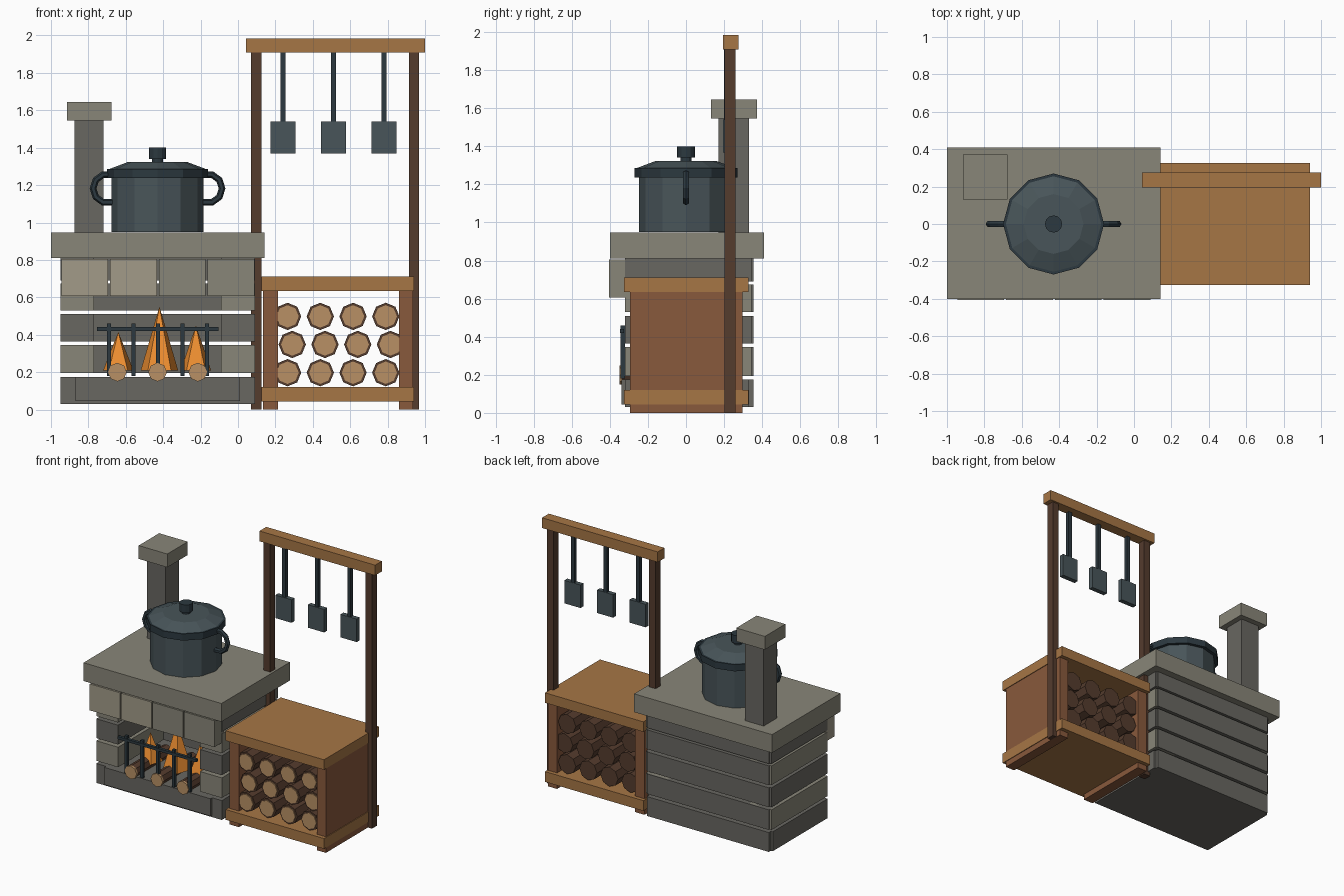
import bpy, math
from mathutils import Matrix

if "Cube" in bpy.data.objects:
    bpy.data.objects.remove(bpy.data.objects["Cube"])

def material(name, r, g, b):
    m = bpy.data.materials.new(name)
    m.diffuse_color = (r, g, b, 1)
    m.use_nodes = True
    m.node_tree.nodes["Principled BSDF"].inputs["Base Color"].default_value = m.diffuse_color
    return m

STONE = material("stone", .25, .24, .19)
LIGHT = material("light_stone", .36, .33, .25)
DARK = material("dark_stone", .14, .135, .12)
WOOD = material("wood", .38, .18, .06)
PANEL = material("panel_wood", .25, .10, .045)
POST = material("dark_wood", .09, .045, .027)
CUT = material("cut_wood", .48, .28, .13)
IRON = material("iron", .065, .09, .10)
RIM = material("dark_iron", .025, .04, .05)
FIRE = material("flame", .85, .27, .03)

def finish(name, mat):
    o = bpy.context.object
    o.name = name
    o.data.materials.append(mat)
    return o

def box(name, x, y, z, mat):
    bpy.ops.mesh.primitive_cube_add(size=1)
    o = finish(name, mat)
    o.data.transform(Matrix.Translation([(a + b) / 2 for a, b in (x, y, z)])
                     @ Matrix.Diagonal([b - a for a, b in (x, y, z)] + [1]))
    return o

def frustum(name, c, z0, z1, r0, r1, mat, n=12):
    bpy.ops.mesh.primitive_cone_add(vertices=n, radius1=r0, radius2=r1, depth=z1 - z0,
                                    location=(c[0], c[1], (z0 + z1) / 2))
    return finish(name, mat)

def log(name, x, z, r, y0, y1, mat):
    bpy.ops.mesh.primitive_cylinder_add(vertices=8, radius=r, depth=y1 - y0,
                                        location=(x, (y0 + y1) / 2, z), rotation=(math.pi / 2, 0, 0))
    return finish(name, mat)

# Stone base and hearth
box("base_course", (-.95, .09), (-.32, .33), (.03, .175), DARK)
box("hearth", (-.87, .01), (-.34, .2), (.045, .175), DARK)

# Stacked wall courses, with open joints
rows = [(.03, .175), (.195, .345), (.365, .51), (.53, .675), (.69, .81)]
for i, z in enumerate(rows):
    box("back_course", (-.935, .075), (.22, .355), z, DARK)
    if i:
        mat = STONE if i % 2 else DARK
        if i == 4:
            mat = DARK
        for x in ((-.95, -.77), (-.09, .09)):
            box("side_course", x, (-.32, .345), z, mat)

# Lintel blocks over the fire opening
for i in range(4):
    x = -.945 + i * .261
    box("lintel_block", (x, x + .25), (-.405, -.30), (.607, .805), LIGHT if i < 2 else STONE)

# Worktop and chimney
box("worktop", (-1, .143), (-.40, .41), (.81, .947), STONE)
box("chimney", (-.875, -.718), (.17, .33), (.94, 1.55), DARK)
box("chimney_cap", (-.914, -.677), (.13, .372), (1.545, 1.645), STONE)

# Pot, lid and knob
P = (-.43, 0)
frustum("pot_body", P, .95, 1.25, .246, .246, IRON)
frustum("pot_rim", P, 1.237, 1.287, .27, .27, RIM)
frustum("pot_lid", P, 1.287, 1.323, .255, .16, IRON)
frustum("lid_neck", P, 1.32, 1.345, .03, .03, RIM)
frustum("lid_knob", P, 1.34, 1.40, .046, .046, RIM)
for s in (-1, 1):
    bpy.ops.mesh.primitive_torus_add(major_segments=10, minor_segments=6, major_radius=.078,
                                     minor_radius=.018, location=(P[0] + s * .267, 0, 1.182),
                                     rotation=(math.pi / 2, 0, 0))
    finish("pot_handle", RIM)

# Fire: logs, flames and grate
for x in (-.645, -.43, -.215):
    log("fire_log", x, .2, .048, -.342, .08, POST)
    log("fire_log_end", x, .2, .05, -.35, -.335, CUT)
for x, r, top in ((-.64, .085, .415), (-.42, .105, .55), (-.225, .085, .45)):
    frustum("flame", (x, -.12), .21, top, r, 0, FIRE, 5)
box("grate_rail", (-.755, -.105), (-.347, -.325), (.42, .44), RIM)
for i in range(5):
    x = -.69 + i * .131
    box("grate_bar", (x - .011, x + .011), (-.343, -.321), (.18, .46), RIM)

# Firewood rack
box("rack_top", (.125, .94), (-.325, .327), (.635, .71), WOOD)
box("rack_bottom", (.125, .94), (-.325, .327), (.043, .12), WOOD)
for x in ((.135, .215), (.86, .935)):
    box("rack_side", x, (-.295, .298), (0, .64), PANEL)
for row, z in enumerate((.197, .348, .498)):
    for i in range(4):
        x = .265 + i * .175 + (.025 if row == 1 else 0)
        log("stored_log", x, z, .073, -.28, .28, POST)
        log("stored_log_end", x, z, .06, -.287, -.275, CUT)

# Hanging frame
for x in ((.07, .125), (.915, .968)):
    box("frame_post", x, (.203, .26), (0, 1.915), POST)
box("frame_beam", (.042, 1), (.195, .275), (1.908, 1.985), WOOD)

# Hanging tools
for x in (.24, .51, .78):
    box("tool_rod", (x - .014, x + .014), (.2, .228), (1.53, 1.915), RIM)
    box("tool_blade", (x - .067, x + .067), (.195, .23), (1.368, 1.54), IRON)
